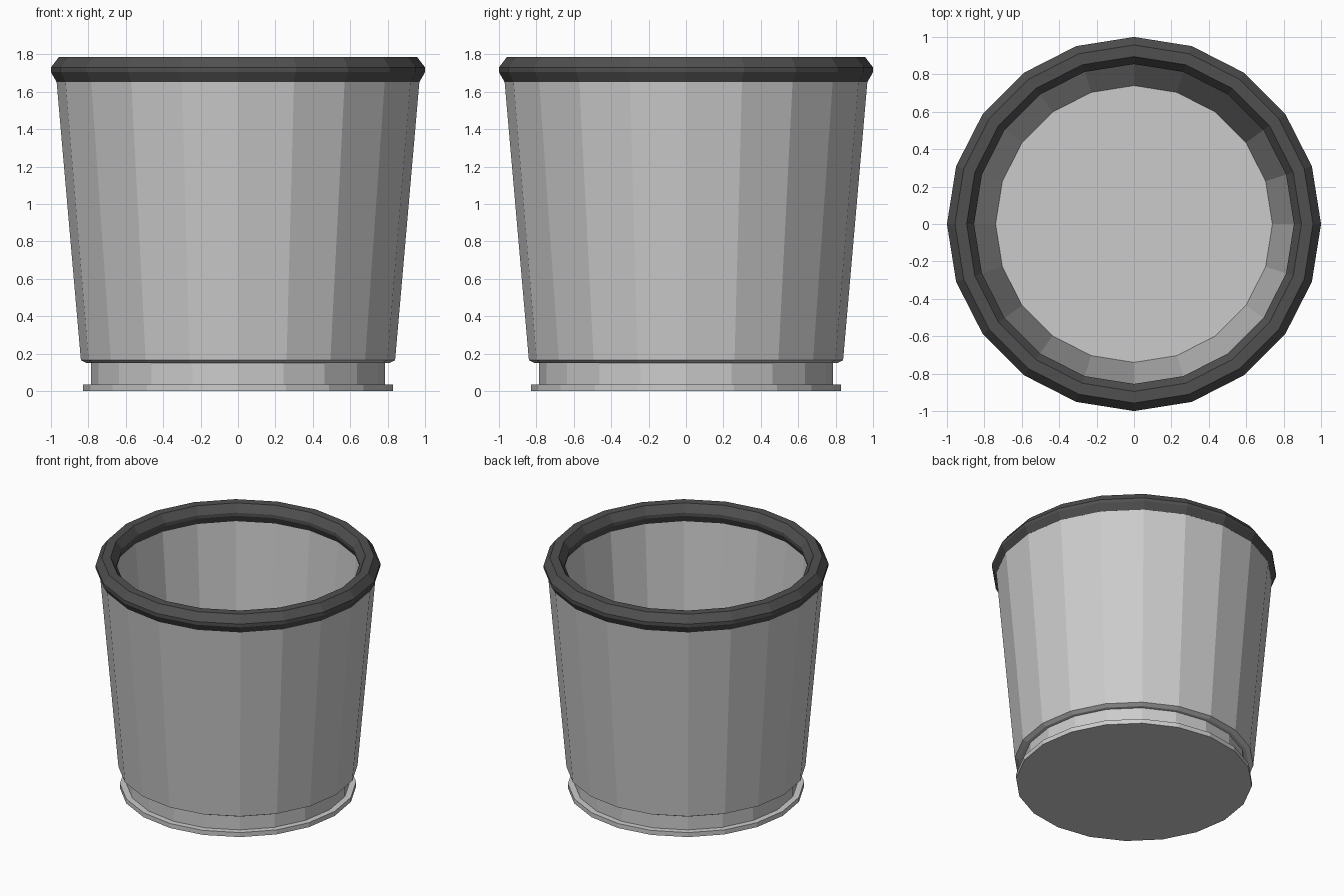
import bpy, bmesh, math

if "Cube" in bpy.data.objects:
    bpy.data.objects.remove(bpy.data.objects["Cube"])

SIDES = 20


def lathe(name, profile, closed=False):
    """Revolve (radius, z) points; an open profile gets flat caps at both ends."""
    bm = bmesh.new()
    rings = [[bm.verts.new((r * math.cos(2 * math.pi * i / SIDES),
                            r * math.sin(2 * math.pi * i / SIDES), z))
              for i in range(SIDES)] for r, z in profile]
    pairs = list(zip(rings, rings[1:]))
    if closed:
        pairs.append((rings[-1], rings[0]))
    else:
        bm.faces.new(rings[0])
        bm.faces.new(rings[-1])
    for a, b in pairs:
        for i in range(SIDES):
            j = (i + 1) % SIDES
            bm.faces.new((a[i], a[j], b[j], b[i]))
    bmesh.ops.recalc_face_normals(bm, faces=bm.faces)
    mesh = bpy.data.meshes.new(name)
    bm.to_mesh(mesh)
    bm.free()
    obj = bpy.data.objects.new(name, mesh)
    bpy.context.collection.objects.link(obj)
    return obj


# Tapered bucket: foot disc, recessed neck, outer wall, inner wall, floor
lathe("bucket_body", [
    (0.83, 0), (0.83, 0.035), (0.785, 0.035), (0.785, 0.15), (0.81, 0.15),
    (0.84, 0.165), (0.97, 1.655), (0.88, 1.655), (0.74, 0.10)])

# Dark faceted rim
rim = lathe("rim", [
    (0.97, 1.652), (1.0, 1.705), (1.0, 1.73), (0.957, 1.787),
    (0.895, 1.787), (0.855, 1.73), (0.855, 1.705), (0.88, 1.652)], closed=True)
dark = bpy.data.materials.new("dark_rim")
dark.diffuse_color = (0.08, 0.08, 0.08, 1)
dark.use_nodes = True
dark.node_tree.nodes["Principled BSDF"].inputs["Base Color"].default_value = dark.diffuse_color
rim.data.materials.append(dark)
